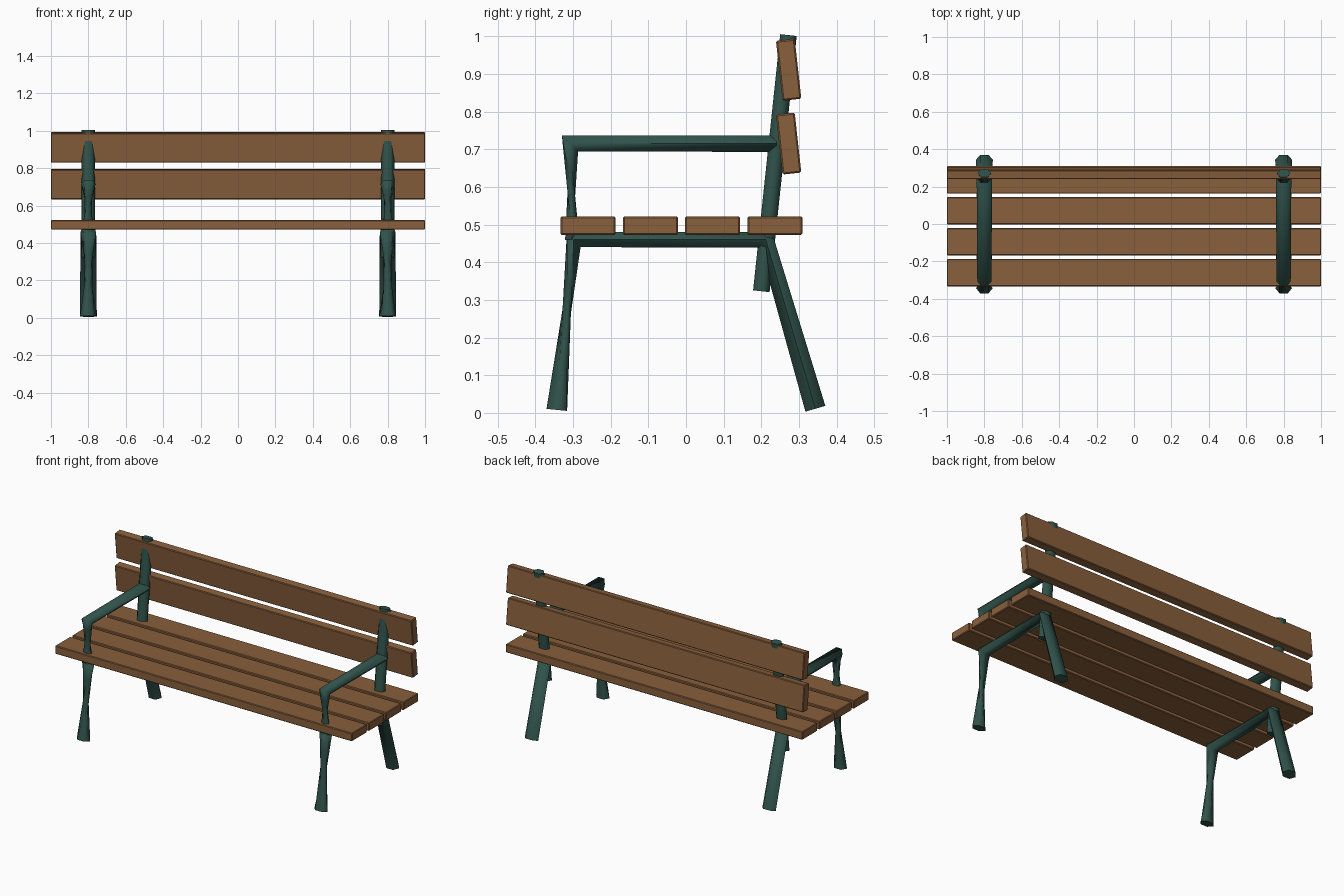
import bpy, bmesh, math
from mathutils import Vector

if "Cube" in bpy.data.objects:
    bpy.data.objects.remove(bpy.data.objects["Cube"])


def material(name, rgb):
    m = bpy.data.materials.new(name)
    m.diffuse_color = (*rgb, 1)
    m.use_nodes = True
    m.node_tree.nodes["Principled BSDF"].inputs["Base Color"].default_value = m.diffuse_color
    return m


WOOD = material("wood", (0.25, 0.115, 0.045))
IRON = material("green_iron", (0.03, 0.085, 0.07))
SIDES, SIDE_X = 6, 0.8


def finish(name, bm, mat):
    bmesh.ops.recalc_face_normals(bm, faces=bm.faces[:])
    me = bpy.data.meshes.new(name)
    bm.to_mesh(me)
    bm.free()
    me.materials.append(mat)
    ob = bpy.data.objects.new(name, me)
    bpy.context.collection.objects.link(ob)
    return ob


def slat(name, y, z, depth, height, tilt=0):
    bm = bmesh.new()
    bmesh.ops.create_cube(bm, size=1)
    bmesh.ops.scale(bm, vec=(2, depth, height), verts=bm.verts[:])
    ob = finish(name, bm, WOOD)
    ob.location = (0, y, z)
    ob.rotation_euler.x = tilt
    bev = ob.modifiers.new("bevel", "BEVEL")
    bev.width, bev.segments = 0.004, 1


def pipe(name, path, twisted=()):
    """Flattened six-sided bar through (y, z, half_width, half_thickness)
    points, mitred at corners; twisted segments pinch like wrung iron."""
    pts = [Vector((p[0], p[1])) for p in path]
    dirs = [(b - a).normalized() for a, b in zip(pts, pts[1:])]
    rings, shift = [], 0
    for i, (y, z, a, b) in enumerate(path):
        d0, d1 = dirs[max(i - 1, 0)], dirs[min(i, len(dirs) - 1)]
        t = (d0 + d1).normalized()
        n = Vector((-t.y, t.x)) / t.dot(d0)
        if i - 1 in twisted:
            shift += 2
        ring = []
        for k in range(SIDES):
            ang = (k + shift) * math.tau / SIDES
            # hexagon flats scaled so the thickness is exactly 2b
            s = b * math.sin(ang) / math.sin(math.pi / 3)
            ring.append(Vector((SIDE_X + a * math.cos(ang), y + n.x * s, z + n.y * s)))
        if i - 1 in twisted:
            prev = rings[-1]
            for f in (0.25, 0.5, 0.75):
                rings.append([p.lerp(q, f) for p, q in zip(prev, ring)])
        rings.append(ring)
    bm = bmesh.new()
    vs = [[bm.verts.new(c) for c in r] for r in rings]
    for r, q in zip(vs, vs[1:]):
        for k in range(SIDES):
            j = (k + 1) % SIDES
            bm.faces.new((r[k], r[j], q[j], q[k]))
    bm.faces.new(vs[0])
    bm.faces.new(vs[-1])
    ob = finish(name, bm, IRON)
    ob.modifiers.new("mirror", "MIRROR").use_mirror_merge = False
    bpy.context.view_layer.objects.active = ob
    ob.select_set(True)
    bpy.ops.object.shade_smooth_by_angle(angle=math.radians(82))
    ob.select_set(False)


# Seat slats
for i in range(4):
    slat(f"seat_slat_{i + 1}", -0.26 + i * 0.1653, 0.497, 0.146, 0.05)

# Backrest slats
for label, z in (("lower", 0.715), ("upper", 0.911)):
    slat(f"{label}_back_slat", 0.2725, z, 0.05, 0.16, math.radians(6.3))

# Front leg, seat beam and back leg in one bent bar
pipe("leg_frame", [(-0.343, 0.008, 0.045, 0.0275), (-0.298, 0.46, 0.042, 0.02),
                   (0.212, 0.46, 0.042, 0.021), (0.3435, 0.011, 0.045, 0.0275)], twisted=(0,))

# Armrest with its front support
pipe("armrest", [(-0.302, 0.46, 0.04, 0.019), (-0.308, 0.715, 0.038, 0.021),
                 (0.24, 0.715, 0.041, 0.022)], twisted=(0,))

# Backrest posts
pipe("back_post", [(0.2, 0.323, 0.037, 0.022), (0.272, 1.003, 0.036, 0.022)])
